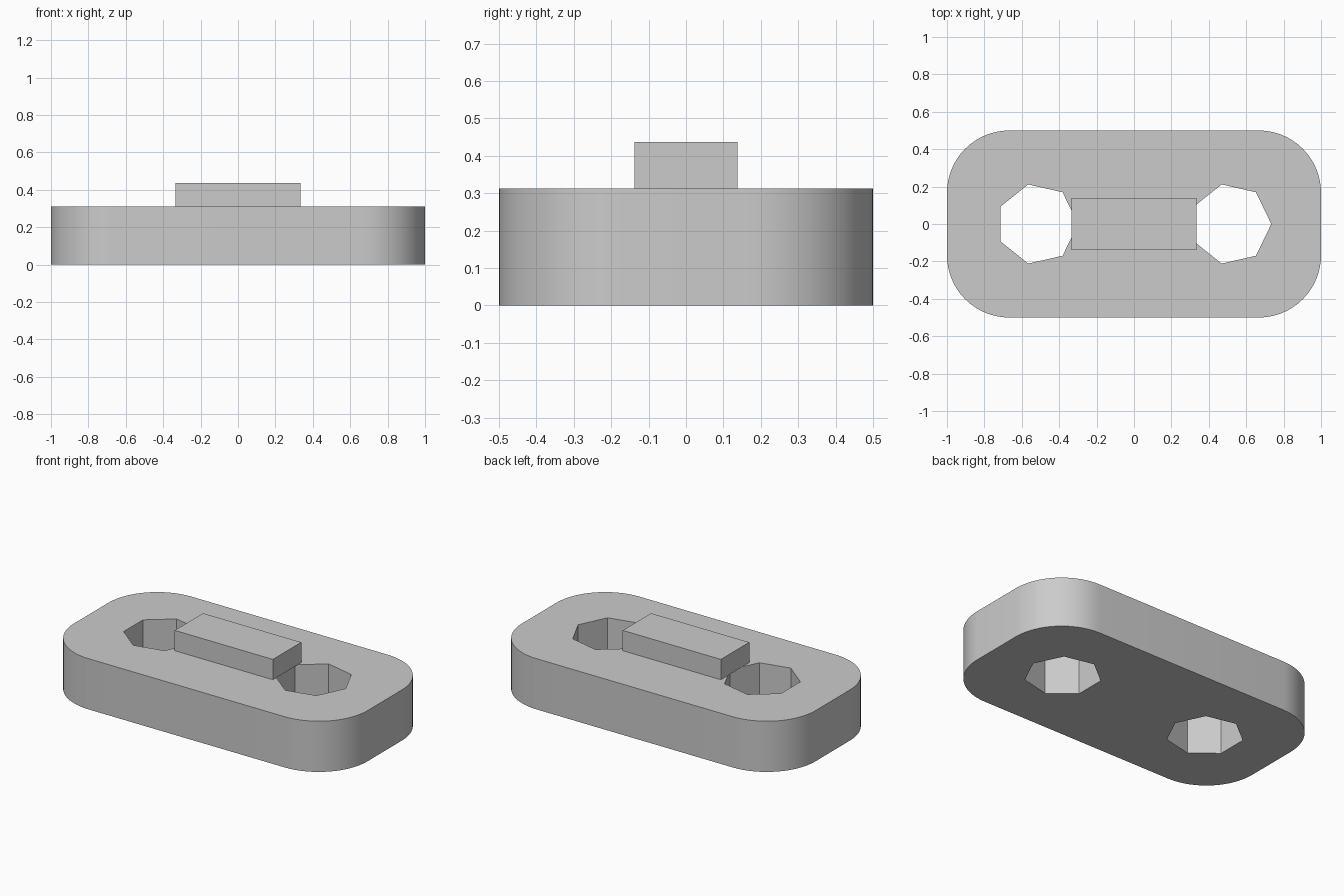
import bpy, bmesh
from math import cos, sin, pi

cube = bpy.data.objects.get("Cube")
if cube:
    bpy.data.objects.remove(cube, do_unlink=True)

HALF_X, HALF_Y, CORNER = 1.0, 0.5, 0.333
BODY_H, TOP_H = 0.312, 0.437
HOLE_X, HOLE_R, HOLE_SIDES = 0.517, 0.217, 7
CORNER_STEPS = 16

grey = bpy.data.materials.new("plain grey")
grey.use_nodes = True
grey.diffuse_color = (0.6, 0.6, 0.6, 1)
grey.node_tree.nodes["Principled BSDF"].inputs["Base Color"].default_value = (0.6, 0.6, 0.6, 1)


def rounded_rectangle():
    points = []
    for quarter, (sx, sy) in enumerate([(1, 1), (-1, 1), (-1, -1), (1, -1)]):
        for i in range(CORNER_STEPS + 1):
            a = (quarter + i / CORNER_STEPS) * pi / 2
            points.append((sx * (HALF_X - CORNER) + CORNER * cos(a),
                           sy * (HALF_Y - CORNER) + CORNER * sin(a)))
    return points


def polygon(cx, radius, sides):
    return [(cx + radius * cos(2 * pi * i / sides), radius * sin(2 * pi * i / sides))
            for i in range(sides)]


def extruded_plate(name, outlines, bottom, top):
    """Fill the outlines (the inner ones become holes) and extrude upward."""
    bm = bmesh.new()
    edges = []
    for outline in outlines:
        verts = [bm.verts.new((x, y, bottom)) for x, y in outline]
        edges += [bm.edges.new((v, verts[i - 1])) for i, v in enumerate(verts)]
    bmesh.ops.triangle_fill(bm, edges=edges, use_beauty=True, normal=(0, 0, 1))
    result = bmesh.ops.extrude_face_region(bm, geom=bm.faces[:], use_keep_orig=True)
    raised = [g for g in result["geom"] if isinstance(g, bmesh.types.BMVert)]
    bmesh.ops.translate(bm, verts=raised, vec=(0, 0, top - bottom))
    bmesh.ops.recalc_face_normals(bm, faces=bm.faces[:])
    mesh = bpy.data.meshes.new(name)
    bm.to_mesh(mesh)
    bm.free()
    mesh.materials.append(grey)
    obj = bpy.data.objects.new(name, mesh)
    bpy.context.collection.objects.link(obj)
    return obj


# Rounded body with two seven-sided through holes
holes = [polygon(side * HOLE_X, HOLE_R, HOLE_SIDES) for side in (-1, 1)]
body = extruded_plate("body", [rounded_rectangle()] + holes, 0, BODY_H)
bpy.ops.object.select_all(action="DESELECT")
body.select_set(True)
bpy.context.view_layer.objects.active = body
bpy.ops.object.shade_smooth_by_angle(angle=pi / 6)

# Raised bar whose ends overhang the holes slightly
bx, by = 0.334, 0.138
extruded_plate("top_bar", [[(bx, by), (-bx, by), (-bx, -by), (bx, -by)]], BODY_H, TOP_H)
